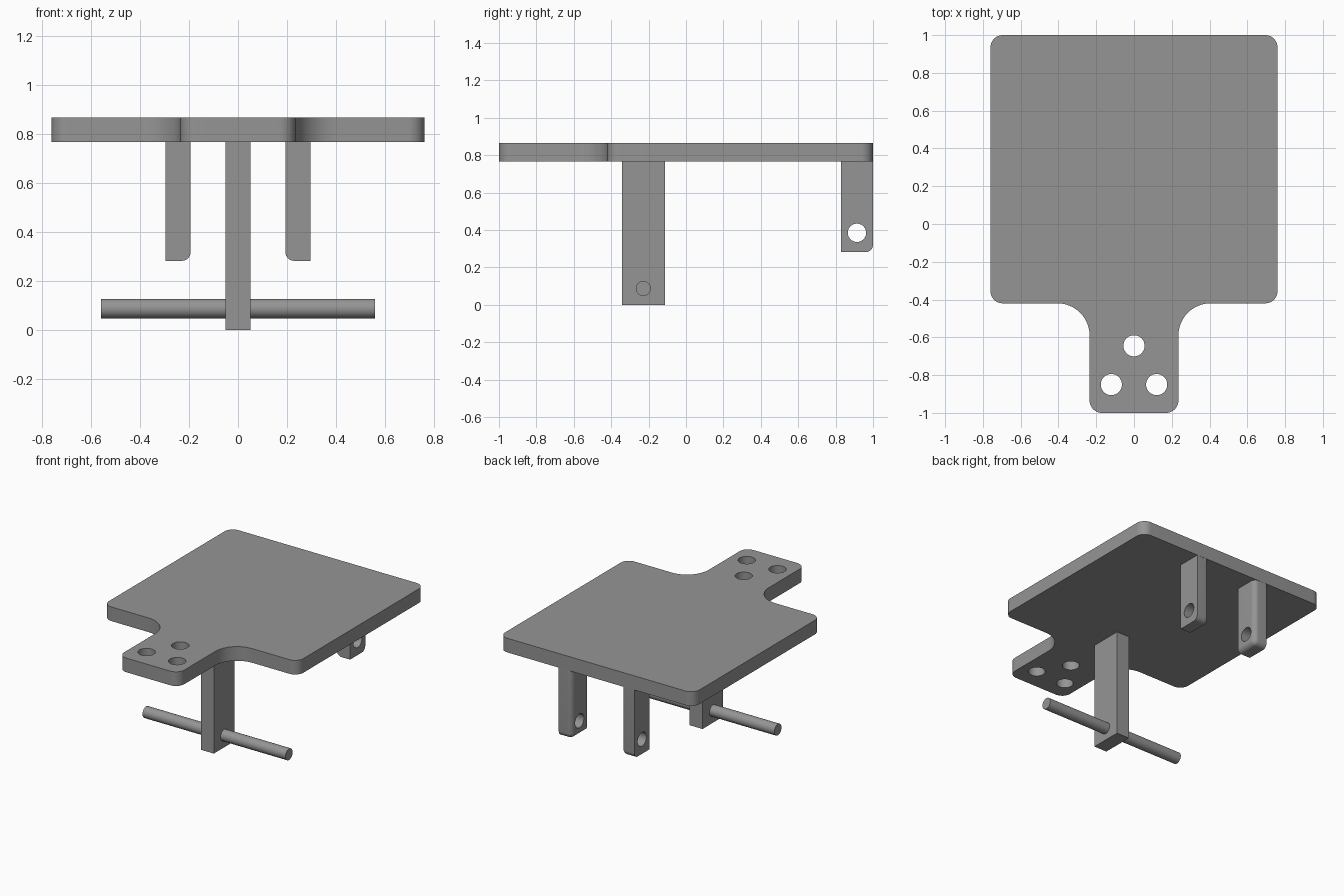
import bpy, bmesh, math
from mathutils import Matrix, Vector

if "Cube" in bpy.data.objects:
    bpy.data.objects.remove(bpy.data.objects["Cube"])

grey = bpy.data.materials.new("plain grey")
grey.diffuse_color = (0.30, 0.30, 0.30, 1)
grey.use_nodes = True
grey.node_tree.nodes["Principled BSDF"].inputs["Base Color"].default_value = grey.diffuse_color


def make_object(name, bm):
    bmesh.ops.recalc_face_normals(bm, faces=bm.faces[:])
    mesh = bpy.data.meshes.new(name)
    bm.to_mesh(mesh)
    bm.free()
    obj = bpy.data.objects.new(name, mesh)
    bpy.context.collection.objects.link(obj)
    mesh.materials.append(grey)
    return obj


def activate(obj):
    bpy.ops.object.select_all(action='DESELECT')
    obj.select_set(True)
    bpy.context.view_layer.objects.active = obj


def smooth(obj):
    activate(obj)
    bpy.ops.object.shade_smooth_by_angle(angle=math.radians(30))


def box(lo, hi):
    bm = bmesh.new()
    bmesh.ops.create_cube(bm, size=1)
    for v in bm.verts:
        v.co = Vector([lo[i] if v.co[i] < 0 else hi[i] for i in range(3)])
    return bm


def cylinder(name, centre, radius, length, axis):
    bm = bmesh.new()
    turn = Matrix.Rotation(math.pi / 2, 4, 'Y') if axis == 'X' else Matrix()
    bmesh.ops.create_cone(bm, cap_ends=True, segments=48, radius1=radius,
                          radius2=radius, depth=length,
                          matrix=Matrix.Translation(centre) @ turn)
    return make_object(name, bm)


def drill(obj, centre, radius, length, axis):
    cutter = cylinder("hole_cutter", centre, radius, length, axis)
    cutter.hide_render = True
    activate(obj)
    mod = obj.modifiers.new("hole", 'BOOLEAN')
    mod.operation = 'DIFFERENCE'
    mod.solver = 'EXACT'
    mod.object = cutter
    bpy.ops.object.modifier_apply(modifier=mod.name)
    bpy.data.objects.remove(cutter, do_unlink=True)


def arc(cx, cy, r, start, end, steps=12):
    angles = [math.radians(start + (end - start) * i / steps) for i in range(steps + 1)]
    return [(cx + r * math.cos(a), cy + r * math.sin(a)) for a in angles]


# Top plate with a narrow front tongue: right half outline, then mirrored
Z0, Z1 = 0.766, 0.866
W, N, R, F = 0.76, 0.235, 0.065, 0.17
half = (arc(N - R, -1 + R, R, -90, 0)
        + arc(N + F, -0.42 - F, F, 180, 90)
        + arc(W - R, -0.42 + R, R, -90, 0)
        + arc(W - R, 1 - R, R, 0, 90))
outline = half + [(-x, y) for x, y in reversed(half)]
bm = bmesh.new()
face = bm.faces.new([bm.verts.new((x, y, Z0)) for x, y in outline])
ext = bmesh.ops.extrude_face_region(bm, geom=[face])
bmesh.ops.translate(bm, vec=(0, 0, Z1 - Z0),
                    verts=[g for g in ext["geom"] if isinstance(g, bmesh.types.BMVert)])
plate = make_object("top_plate", bm)
for x, y in ((0, -0.645), (-0.12, -0.85), (0.12, -0.85)):
    drill(plate, (x, y, 0.816), 0.056, 0.4, 'Z')
smooth(plate)

# Centre post
make_object("centre_post", box((-0.051, -0.343, 0), (0.051, -0.112, Z0)))

# Cross rod through the post
smooth(cylinder("cross_rod", (0, -0.228, 0.087), 0.04, 1.118, 'X'))

# Rear lugs, rounded where inner, back and bottom faces meet
for side, name in ((1, "right_rear_lug"), (-1, "left_rear_lug")):
    xs = sorted((side * 0.193, side * 0.296))
    bm = box((xs[0], 0.829, 0.282), (xs[1], 0.999, Z0))
    rounded = []
    for e in bm.edges:
        a, b = e.verts[0].co, e.verts[1].co
        inner = all(abs(p.x) < 0.25 for p in (a, b))
        back = all(p.y > 0.9 for p in (a, b))
        bottom = all(p.z < 0.5 for p in (a, b))
        if inner + back + bottom == 2 and not (a.z > 0.5 and b.z > 0.5):
            rounded.append(e)
    bmesh.ops.bevel(bm, geom=rounded, offset=0.036, segments=8, profile=0.5,
                    affect='EDGES', clamp_overlap=True)
    lug = make_object(name, bm)
    drill(lug, (side * 0.245, 0.914, 0.385), 0.049, 0.4, 'X')
    smooth(lug)
